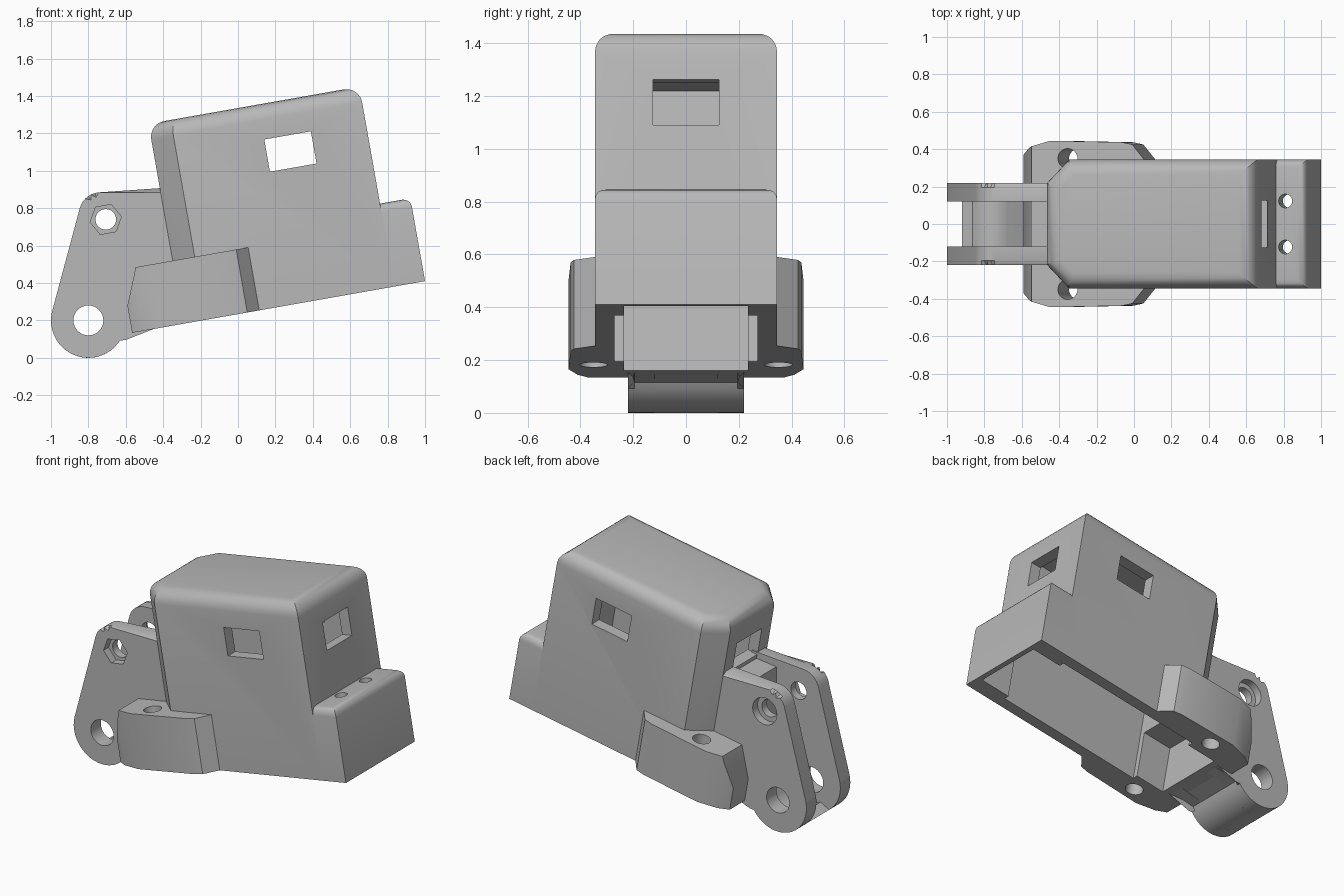
import bpy, bmesh
from math import cos, sin, radians, pi
from mathutils import Matrix

if "Cube" in bpy.data.objects:
    bpy.data.objects.remove(bpy.data.objects["Cube"])

grey = bpy.data.materials.new("plain_grey")
grey.use_nodes = True
colour = (0.48, 0.48, 0.48, 1)
grey.diffuse_color = colour
grey.node_tree.nodes["Principled BSDF"].inputs["Base Color"].default_value = colour

# The housing leans back ten degrees; its frame starts at the low end corner
TILT = Matrix.Translation((1, 0, 0.41)) @ Matrix.Rotation(radians(-10), 4, 'Y')


def prism(name, pts, lo, hi, axis='z', tilt=True, bevel=0, segments=1):
    """Extrude an outline from lo to hi, optionally bevelling the hi rim."""
    def place(p, h):
        return (p[0], p[1], h) if axis == 'z' else (p[0], h, p[1])
    bm = bmesh.new()
    a = [bm.verts.new(place(p, lo)) for p in pts]
    b = [bm.verts.new(place(p, hi)) for p in pts]
    bm.faces.new(a)
    cap = bm.faces.new(b)
    for i in range(len(pts)):
        j = (i + 1) % len(pts)
        bm.faces.new((a[i], a[j], b[j], b[i]))
    if bevel:
        bmesh.ops.bevel(bm, geom=list(cap.edges), offset=bevel, segments=segments,
                        profile=0.5, affect='EDGES', clamp_overlap=True)
    bmesh.ops.recalc_face_normals(bm, faces=bm.faces)
    if tilt:
        bm.transform(TILT)
    mesh = bpy.data.meshes.new(name)
    bm.to_mesh(mesh)
    bm.free()
    mesh.materials.append(grey)
    obj = bpy.data.objects.new(name, mesh)
    bpy.context.collection.objects.link(obj)
    return obj


def rect(x0, x1, y0, y1):
    return [(x0, y0), (x1, y0), (x1, y1), (x0, y1)]


def arc(cx, cy, r, start=0, end=360, n=32):
    steps = n if end - start == 360 else n - 1
    return [(cx + r * cos(radians(start + (end - start) * i / steps)),
             cy + r * sin(radians(start + (end - start) * i / steps))) for i in range(n)]


def cut(targets, cutters):
    for obj in targets:
        bpy.context.view_layer.objects.active = obj
        for c in cutters:
            mod = obj.modifiers.new("cut", 'BOOLEAN')
            mod.operation = 'DIFFERENCE'
            mod.solver = 'EXACT'
            mod.object = c
            bpy.ops.object.modifier_apply(modifier=mod.name)
    for c in cutters:
        bpy.data.objects.remove(c)


def mirrored(half):
    return half + [(x, -y) for x, y in reversed(half)]


# Housing: tall rounded cover and low end step
cover = prism("cover", mirrored([(-0.165, 0.345), (-1.19, 0.345), (-1.31, 0.22)]),
              0, 1.085, bevel=0.085, segments=5)
step = prism("end_step", rect(-0.22, 0, -0.345, 0.345), 0, 0.45, bevel=0.045, segments=4)

# Mounting flange with sloped end and two screw holes
flange = prism("mounting_flange", mirrored(
    [(-0.9, 0.345), (-0.965, 0.425), (-1.02, 0.437), (-1.41, 0.445), (-1.53, 0.41), (-1.59, 0.37)]),
    0, 0.342)
cut([flange], [prism("slope_cutter", [(-1.59, 0.147), (-1.51, 0.343), (-1.51, 0.5), (-1.75, 0.5),
                                      (-1.75, 0.147)], -1, 1, axis='y')])
cut([flange], [prism("screw_cutter", arc(-1.315, s * 0.35, 0.053), -0.1, 0.5) for s in (-1, 1)])

# Hinge arms: outline sweeps round the pivot and the upper pin
PIVOT, PIN = (-0.8, 0.2), (-0.707, 0.74)
outline = (arc(*PIVOT, 0.2, -25, -193, 24)
           + arc(-0.735, 0.77, 0.115, 165, 95, 8)
           + [(-0.376, 0.91), (-0.29, 0.42), (-0.26, 0.2)])
arms = []
for name, s in (("left_arm", 1), ("right_arm", -1)):
    arm = prism(name, outline, s * 0.12, s * 0.22, axis='y', tilt=False, bevel=0.024)
    pocket = arc(*PIN, 0.085, 10, 370, 6 if s < 0 else 32)
    cut([arm], [prism("pivot_cutter", arc(*PIVOT, 0.08), -1, 1, 'y', False),
                prism("pin_cutter", arc(*PIN, 0.055), -1, 1, 'y', False),
                prism("pocket_cutter", pocket, s * 0.17, s * 0.4, 'y', False)])
    arms.append(arm)

# Curved web and upright block between the arms
web = prism("arm_web", arc(*PIVOT, 0.2, 233, 335, 16)
            + [(-0.3, 0.2), (-0.376, 0.87), (-0.55, 0.85), (-0.55, 0.42), (-0.585, 0.27)]
            + arc(*PIVOT, 0.14, 345, 243, 10), -0.121, 0.121, axis='y', tilt=False)

# Hollow interior, open underneath
parts = [cover, step, flange, web] + arms
cut(parts, [prism("cavity_cutter", rect(-1.24, -0.235, -0.27, 0.27), -0.1, 1.04),
            prism("pocket_cutter", rect(-1.44, -0.03, -0.235, 0.235), -0.1, 0.32)])
cut([web, flange], [prism("channel_cutter", arc(-1.34, 0, 0.03), 0.2, 0.5)])

# Windows on both sides and both ends
cut([cover], [prism("side_window_cutter", rect(-0.715, -0.462, 0.72, 0.895), -1, 1, axis='y'),
              prism("end_window_cutter", rect(-2, 1, -0.125, 0.125), 0.72, 0.895)])

# Screw holes in the step
cut([step], [prism("step_hole_cutter", arc(-0.114, s * 0.123, 0.037, n=24), 0.2, 0.6) for s in (-1, 1)])

for obj in parts:
    bpy.ops.object.select_all(action='DESELECT')
    obj.select_set(True)
    bpy.context.view_layer.objects.active = obj
    bpy.ops.object.shade_smooth_by_angle(angle=radians(30))
